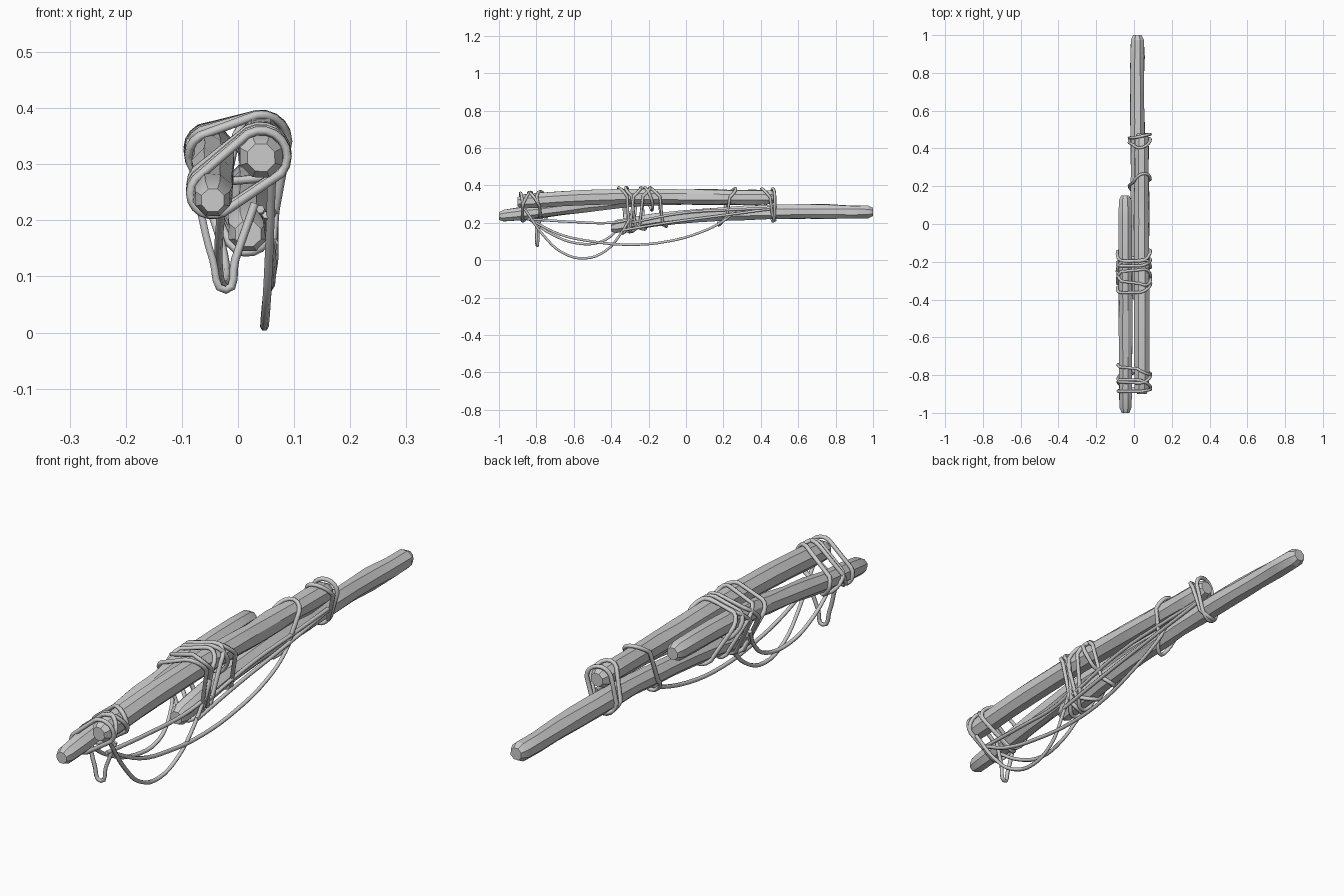
import bpy, bmesh, math, random
from mathutils import Vector

if "Cube" in bpy.data.objects:
    bpy.data.objects.remove(bpy.data.objects["Cube"])

random.seed(4)

# Stick centre lines: (x, y, z, radius)
UPPER = [(.041, -.90, .312, .041), (.041, -.6, .333, .042), (.041, -.3, .342, .042),
         (.040, 0, .340, .041), (.041, .25, .337, .040), (.041, .48, .336, .040)]
LEFT = [(-.045, -1, .236, .034), (-.045, -.8, .257, .034), (-.045, -.6, .284, .035),
        (-.046, -.3, .322, .037), (-.047, -.05, .333, .037), (-.047, .15, .333, .036)]
LOWER = [(.018, -.40, .176, .038), (.018, -.2, .211, .037), (.018, 0, .234, .036),
         (.018, .3, .253, .038), (.018, .6, .260, .038), (.018, 1, .258, .037)]


def at(path, y):
    """Centre and radius of a stick at a given y."""
    y = min(max(y, path[0][1]), path[-1][1])
    for a, b in zip(path, path[1:]):
        if y <= b[1]:
            return Vector(a).lerp(Vector(b), (y - a[1]) / (b[1] - a[1]))


def stick(name, path, sides, knobby_from, knobby_to):
    bm = bmesh.new()
    y0, y1 = path[0][1], path[-1][1]
    n = int((y1 - y0) / .11)
    stations = [(y0, .62), (y0 + .025, .95)]
    stations += [(y0 + (y1 - y0) * i / n, 1) for i in range(1, n)]
    stations += [(y1 - .025, .95), (y1, .62)]
    rings = []
    for y, s in stations:
        c = at(path, y)
        amount = .11 if knobby_from < y < knobby_to else .02
        ring = []
        for k in range(sides):
            a = 2 * math.pi * (k + .5) / sides
            r = c[3] * s * 1.04 * (1 + random.uniform(-amount, amount))
            ring.append(bm.verts.new((c[0] + r * math.cos(a), y, c[2] + r * math.sin(a))))
        rings.append(ring)
    for p, q in zip(rings, rings[1:]):
        for k in range(sides):
            m = (k + 1) % sides
            bm.faces.new((p[k], p[m], q[m], q[k]))
    bm.faces.new(rings[0])
    bm.faces.new(rings[-1])
    bmesh.ops.recalc_face_normals(bm, faces=bm.faces)
    mesh = bpy.data.meshes.new(name)
    bm.to_mesh(mesh)
    bm.free()
    ob = bpy.data.objects.new(name, mesh)
    bpy.context.collection.objects.link(ob)
    bpy.context.view_layer.objects.active = ob
    ob.select_set(True)
    bpy.ops.object.shade_smooth_by_angle(angle=math.radians(25))
    ob.select_set(False)


def rope(name, points, cyclic=False, smooth=True, r=.008):
    cu = bpy.data.curves.new(name, 'CURVE')
    cu.dimensions = '3D'
    cu.bevel_depth = r
    cu.bevel_resolution = 1
    cu.use_fill_caps = True
    if smooth:
        sp = cu.splines.new('BEZIER')
        sp.bezier_points.add(len(points) - 1)
        for b, p in zip(sp.bezier_points, points):
            b.co = p
            b.handle_left_type = b.handle_right_type = 'AUTO'
        sp.resolution_u = 4
    else:
        sp = cu.splines.new('POLY')
        sp.points.add(len(points) - 1)
        for b, p in zip(sp.points, points):
            b.co = (*p, 1)
    sp.use_cyclic_u = cyclic
    ob = bpy.data.objects.new(name, cu)
    bpy.context.collection.objects.link(ob)


def wrap(name, paths, y, tilt=0., skew=0., sag=0.):
    """Closed turn of rope round the hull of several sticks."""
    pts = []
    for k in range(18):
        a = 2 * math.pi * k / 18
        yy = y - tilt * math.sin(a) + skew * math.cos(a)
        d = Vector((math.cos(a), math.sin(a)))
        best = max((at(p, yy) for p in paths), key=lambda c: c[0] * d.x + c[2] * d.y + c[3])
        r = best[3] + .006
        drop = sag * max(0, -d.y) ** 4
        pts.append((best[0] + r * d.x, yy, best[2] + r * d.y - drop))
    rope(name, pts, True, False)


# Three overlapping branches
stick("upper_branch", UPPER, 8, -.05, .45)
stick("left_branch", LEFT, 8, -.95, -.2)
stick("lower_branch", LOWER, 8, .2, .95)

# Lashings: sticks, y, tilt, skew, sag
turns = [([UPPER, LEFT], -.88, .005, .005, 0), ([UPPER, LEFT], -.85, -.02, -.015, 0),
         ([UPPER, LEFT], -.81, .03, .01, .01), ([UPPER, LEFT], -.77, .01, -.025, .01),
         ([UPPER, LEFT, LOWER], -.33, .03, .015, 0), ([UPPER, LEFT, LOWER], -.29, -.05, .01, 0),
         ([UPPER, LEFT, LOWER], -.27, .05, -.02, 0), ([UPPER, LEFT, LOWER], -.24, -.05, .01, 0),
         ([UPPER, LEFT], -.20, .02, .01, .02), ([UPPER, LEFT, LOWER], -.15, .045, .01, 0),
         ([UPPER, LOWER], .22, -.045, .015, .015), ([UPPER, LOWER], .44, .035, .01, .0),
         ([UPPER, LOWER], .465, 0, .01, .005)]
for i, t in enumerate(turns):
    wrap(f"lashing_{i + 1}", *t)

# Slack ropes hanging below
slack = [
    [(.06, -.86, .27), (.055, -.76, .13), (.05, -.66, .04), (.047, -.54, .01),
     (.05, -.43, .05), (.06, -.35, .14), (.07, -.28, .26)],
    [(-.03, -.84, .22), (-.035, -.72, .14), (-.03, -.58, .09), (-.02, -.45, .10),
     (-.03, -.37, .16), (-.06, -.30, .25)],
    [(.05, -.82, .21), (.06, -.68, .14), (.06, -.5, .10), (.058, -.3, .083),
     (.06, -.1, .10), (.065, .08, .15), (.06, .2, .21), (.05, .27, .27)],
    [(.04, -.85, .22), (.05, -.6, .205), (.055, -.4, .20), (.065, -.28, .22)],
    [(.065, -.34, .16), (.065, -.1, .20), (.067, .2, .24), (.065, .46, .275)],
    [(.06, -.3, .20), (.07, 0, .255), (.07, .25, .27), (.065, .45, .28)],
    [(-.07, -.80, .23), (-.045, -.80, .13), (-.022, -.795, .076),
     (-.005, -.79, .13), (.03, -.78, .23)],
]
for i, p in enumerate(slack):
    rope(f"slack_rope_{i + 1}", p, r=.0075)
